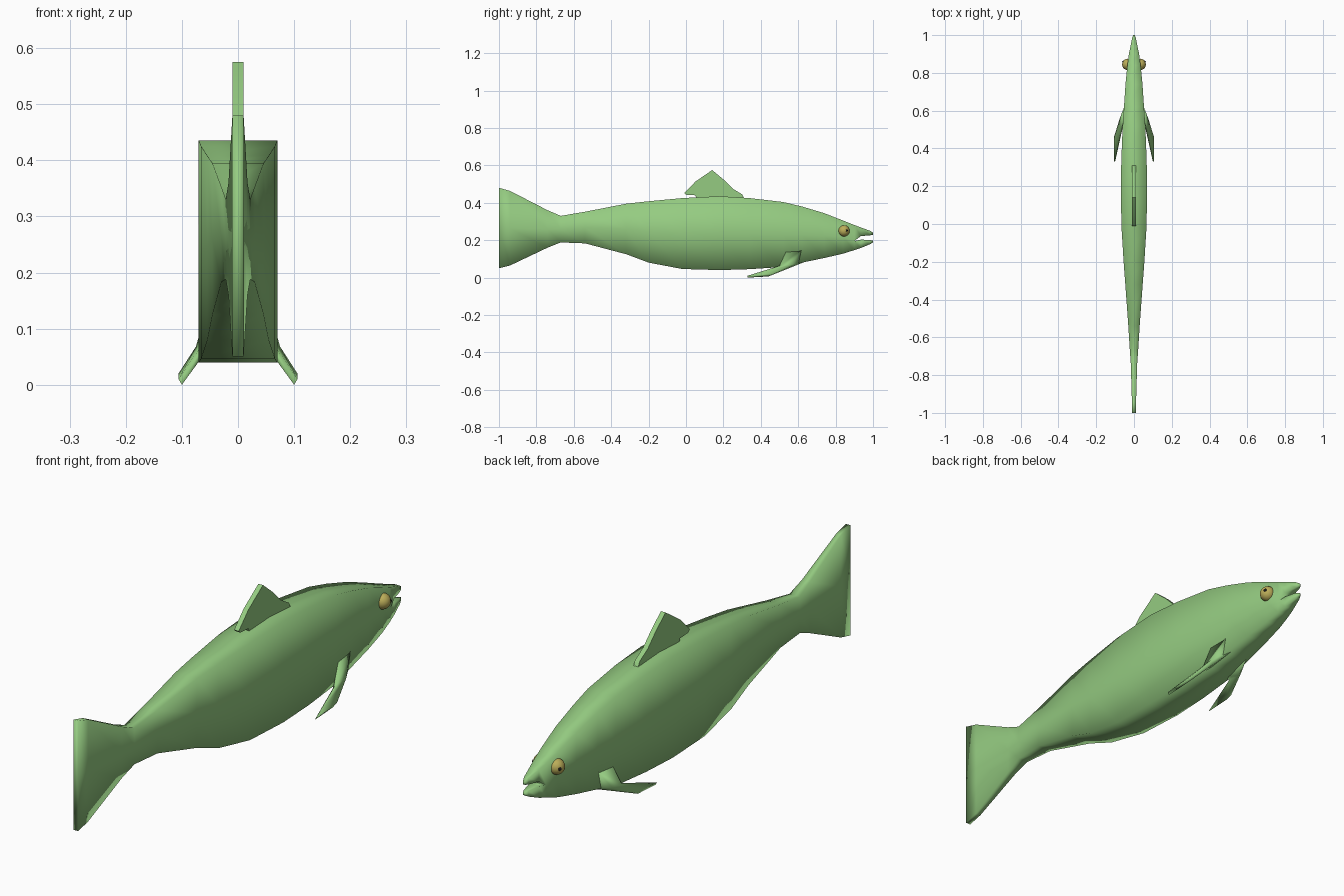
import bpy, bmesh
from mathutils import Vector

if "Cube" in bpy.data.objects:
    bpy.data.objects.remove(bpy.data.objects["Cube"])


def material(name, rgb):
    m = bpy.data.materials.new(name)
    m.diffuse_color = (*rgb, 1)
    m.use_nodes = True
    m.node_tree.nodes["Principled BSDF"].inputs["Base Color"].default_value = m.diffuse_color
    return m


GREEN = material("scale_green", (0.30, 0.60, 0.22))
GOLD = material("eye_gold", (0.50, 0.42, 0.10))
BLACK = material("pupil_black", (0.01, 0.01, 0.01))


def finish(name, bm, mat):
    bmesh.ops.recalc_face_normals(bm, faces=bm.faces)
    for f in bm.faces:
        f.smooth = True
    me = bpy.data.meshes.new(name)
    bm.to_mesh(me)
    bm.free()
    me.materials.append(mat)
    ob = bpy.data.objects.new(name, me)
    bpy.context.collection.objects.link(ob)
    return ob


def bridge(bm, rings):
    for a, b in zip(rings, rings[1:]):
        n = len(a)
        for i in range(n):
            bm.faces.new((a[i], a[(i + 1) % n], b[(i + 1) % n], b[i]))


def add_ring(bm, pts):
    return [bm.verts.new(p) for p in pts]


# Body and tail: y, half width, top z, bottom z
stations = [
    (-1.00, 0.010, 0.480, 0.050), (-0.94, 0.011, 0.463, 0.065),
    (-0.74, 0.017, 0.360, 0.160), (-0.67, 0.022, 0.330, 0.188),
    (-0.54, 0.030, 0.352, 0.183), (-0.32, 0.046, 0.395, 0.125),
    (-0.20, 0.055, 0.408, 0.080), (-0.02, 0.066, 0.425, 0.046),
    (0.18, 0.070, 0.435, 0.040), (0.34, 0.067, 0.425, 0.045),
    (0.52, 0.060, 0.404, 0.057), (0.62, 0.053, 0.380, 0.080),
    (0.74, 0.045, 0.344, 0.105), (0.84, 0.035, 0.305, 0.128),
    (0.90, 0.027, 0.281, 0.147)]
bm = bmesh.new()
rings = []
for y, w, t, b in stations:
    m = 0.195 if y > 0.85 else (t + b) / 2
    rings.append(add_ring(bm, [(-w, y, t), (w, y, t), (w, y, m),
                               (w, y, b), (-w, y, b), (-w, y, m)]))
bridge(bm, rings)
bm.faces.new(rings[0])

# Open mouth: the two jaws continue from the last ring
end = rings[-1]
upper = [(0.935, 0.020, 0.268, 0.222), (0.985, 0.010, 0.250, 0.226),
         (1.0, 0.004, 0.240, 0.229)]
lower = [(0.935, 0.020, 0.203, 0.158), (0.985, 0.010, 0.201, 0.179),
         (1.0, 0.004, 0.197, 0.188)]
for jaw, start in ((upper, [end[0], end[1], end[2], end[5]]),
                   (lower, [end[5], end[2], end[3], end[4]])):
    loops = [start]
    for y, w, t, b in jaw:
        loops.append(add_ring(bm, [(-w, y, t), (w, y, t), (w, y, b), (-w, y, b)]))
    bridge(bm, loops)
    bm.faces.new(loops[-1])
finish("body", bm, GREEN)

# Dorsal fin: thin plate set into the back
outline = [(0.31, 0.425), (0.30, 0.445), (0.25, 0.475), (0.20, 0.525),
           (0.14, 0.575), (0.05, 0.513), (-0.01, 0.452), (0.00, 0.443),
           (0.05, 0.440), (0.06, 0.415)]
bm = bmesh.new()
sides = [add_ring(bm, [(x, y, z) for y, z in outline]) for x in (-0.01, 0.01)]
bridge(bm, sides)
for s in sides:
    bm.faces.new(s)
finish("dorsal_fin", bm, GREEN).data.set_sharp_from_angle(angle=0.9)

# Pectoral fins: swept back from the lower flanks
fin = [[(0.040, 0.63, 0.082), (0.052, 0.62, 0.150), (0.057, 0.54, 0.150), (0.040, 0.50, 0.060)],
       [(0.065, 0.55, 0.050), (0.075, 0.56, 0.068), (0.070, 0.50, 0.063), (0.062, 0.50, 0.052)],
       [(0.100, 0.44, 0.006), (0.106, 0.46, 0.020), (0.106, 0.33, 0.010), (0.100, 0.33, 0.000)]]
for side, label in ((1, "right"), (-1, "left")):
    bm = bmesh.new()
    loops = [add_ring(bm, [(side * x, y, z) for x, y, z in ring]) for ring in fin]
    bridge(bm, loops)
    bm.faces.new(loops[0])
    bm.faces.new(loops[-1])
    finish(label + "_pectoral_fin", bm, GREEN)

    # Eye and pupil
    centre = Vector((side * 0.033, 0.845, 0.25))
    look = Vector((side * 0.85, 0.5, 0.05)).normalized()
    for name, pos, r, mat in (("eye", centre, 0.03, GOLD),
                              ("pupil", centre + look * 0.026, 0.007, BLACK)):
        bm = bmesh.new()
        bmesh.ops.create_uvsphere(bm, u_segments=20, v_segments=12, radius=r)
        bmesh.ops.translate(bm, verts=bm.verts, vec=pos)
        finish(label + "_" + name, bm, mat)
